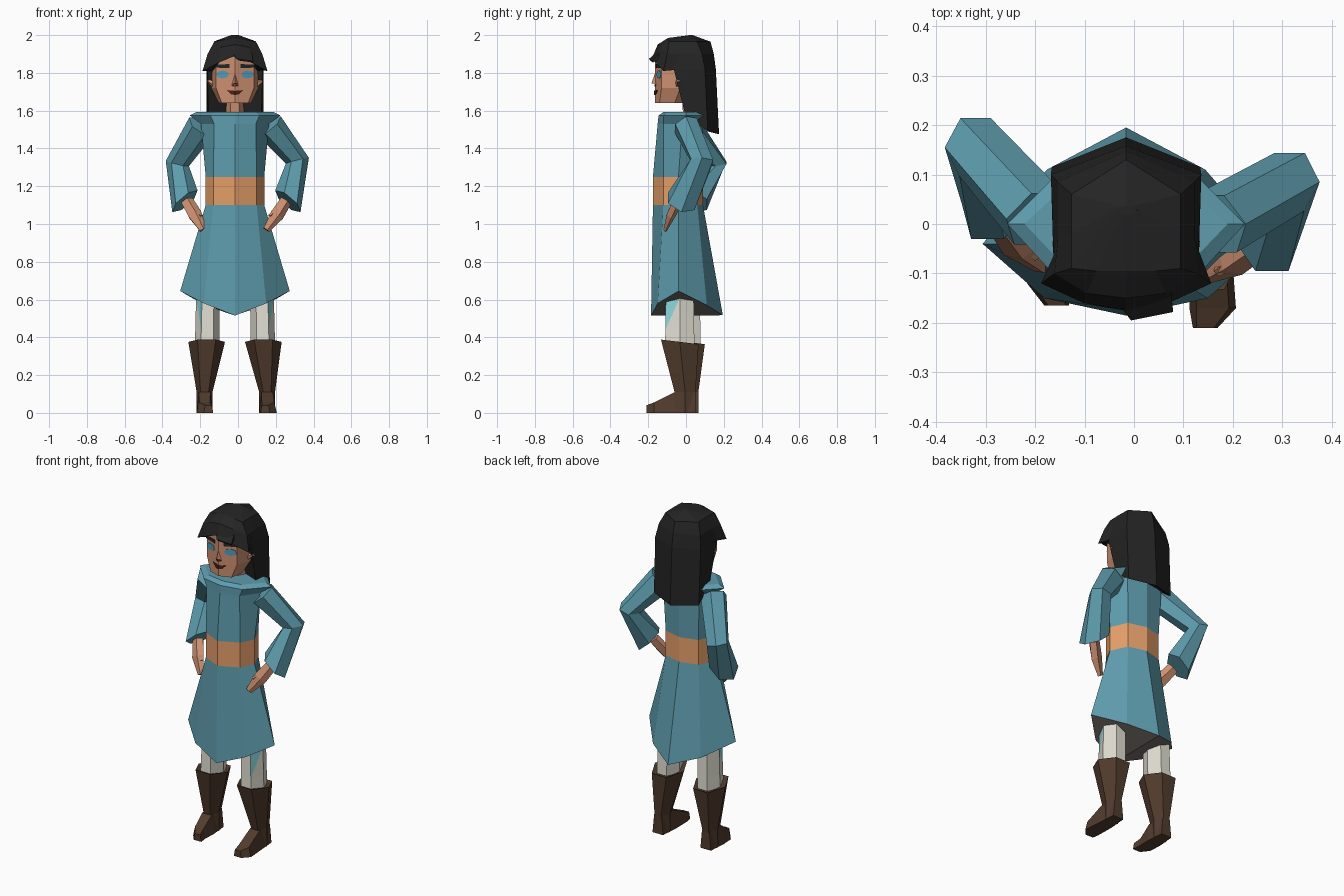
import bpy
import bmesh
from math import cos, sin, pi
from mathutils import Vector

default_cube = bpy.data.objects.get("Cube")
if default_cube:
    bpy.data.objects.remove(default_cube, do_unlink=True)

CENTRE_X = -0.016


def material(name, *rgb):
    """Flat colour given as display values, stored as linear values."""
    linear = [((c / 255 + 0.055) / 1.055) ** 2.4 for c in rgb] + [1]
    mat = bpy.data.materials.new(name)
    mat.use_nodes = True
    mat.diffuse_color = linear
    shader = mat.node_tree.nodes["Principled BSDF"]
    shader.inputs["Base Color"].default_value = linear
    shader.inputs["Roughness"].default_value = 0.9
    return mat


cloth = material("teal cloth", 94, 156, 173)
belt = material("orange belt", 233, 161, 107)
lining = material("dark lining", 118, 111, 107)
skin = material("tan skin", 204, 143, 112)
hair = material("black hair", 36, 36, 36)
leather = material("brown leather", 82, 60, 45)
linen = material("pale linen", 225, 223, 211)
patch = material("pale cyan", 140, 216, 223)
iris = material("eye blue", 80, 155, 185)
lips = material("dark lips", 70, 32, 27)


def finish(name, bm, *mats, rule=None):
    """Turn a bmesh into an object, with an optional material rule per face."""
    bmesh.ops.recalc_face_normals(bm, faces=bm.faces)
    bm.normal_update()
    if rule:
        for face in bm.faces:
            face.material_index = rule(face)
    mesh = bpy.data.meshes.new(name)
    bm.to_mesh(mesh)
    bm.free()
    for mat in mats:
        mesh.materials.append(mat)
    obj = bpy.data.objects.new(name, mesh)
    obj.location.x = CENTRE_X
    bpy.context.collection.objects.link(obj)


def loft(name, rings, *mats, rule=None, triangles=False):
    """Skin a list of equal rings and close both ends."""
    bm = bmesh.new()
    loops = [[bm.verts.new(p) for p in ring] for ring in rings]
    count = len(loops[0])
    for low, high in zip(loops, loops[1:]):
        for i in range(count):
            j = (i + 1) % count
            bm.faces.new((low[i], low[j], high[j], high[i]))
    half = count // 2
    for end in (loops[0], loops[-1]):
        if count > 4:
            bm.faces.new(end[:half + 1])
            bm.faces.new(end[half:] + end[:1])
        else:
            bm.faces.new(end)
    if triangles:
        bmesh.ops.triangulate(bm, faces=bm.faces)
    finish(name, bm, *mats, rule=rule)


def sym(*half):
    """Full ring from its left half, listed from front centre to back centre."""
    return list(half) + [(-x, y, z) for x, y, z in reversed(half[1:-1])]


def level(z, *half):
    return sym(*[(x, y, z) for x, y in half])


def oval(x, y, z, rx, ry, sides=6, tilt=0.0):
    angles = [2 * pi * i / sides for i in range(sides)]
    return [(x + rx * cos(a), y + ry * sin(a), z - tilt * sin(a)) for a in angles]


def tube(name, stops, mat, sides=5, aim=None):
    """Limb through (centre, width, depth) stops; aim turns the last ring."""
    points = [Vector(s[0]) for s in stops]
    rings = []
    for i, (_, width, depth) in enumerate(stops):
        along = (points[min(i + 1, len(points) - 1)] - points[max(i - 1, 0)]).normalized()
        if aim and i == len(points) - 1:
            along = Vector(aim).normalized()
        u = along.cross(Vector((0, 1, 0))).normalized()
        v = along.cross(u)
        angles = [2 * pi * k / sides for k in range(sides)]
        rings.append([points[i] + u * width * cos(a) + v * depth * sin(a) for a in angles])
    loft(name, rings, mat)


# Dress: hem, belt band, chest, flared shoulders and collar
def dress_rule(face):
    z = face.calc_center_median().z
    if face.normal.z < -0.5 and z < 0.7:
        return 2
    return 1 if 1.1 < z < 1.25 else 0


waist = [(0, -.175), (.115, -.12), (.155, -.04), (.11, .06), (0, .09)]
loft("dress", [
    sym((0, -.185, .515), (.165, -.15, .58), (.29, -.04, .645), (.16, .11, .57), (0, .195, .517)),
    level(1.1, *waist),
    level(1.25, *waist),
    level(1.53, (0, -.15), (.11, -.12), (.18, -.02), (.12, .07), (0, .09)),
    level(1.575, (0, -.145), (.13, -.12), (.24, 0), (.15, .09), (0, .1)),
    level(1.592, (0, -.12), (.11, -.1), (.205, 0), (.12, .08), (0, .09)),
], cloth, belt, lining, rule=dress_rule)

# Sleeves and hands, posed slightly differently on each side
poses = {
    "right": [(-.175, .01, 1.52), (-.305, .155, 1.32), (-.265, .04, 1.12),
              (-.255, .01, 1.12), (-.215, -.05, 1.05), (-.17, -.09, .97)],
    "left": [(.18, .0, 1.52), (.33, .085, 1.335), (.28, -.025, 1.12),
             (.265, -.045, 1.12), (.22, -.08, 1.05), (.165, -.11, .97)],
}
for side, (shoulder, elbow, cuff, wrist, palm, tips) in poses.items():
    inward = -1 if side == "left" else 1
    tube(side + "_sleeve", [(shoulder, .08, .07), (elbow, .063, .068), (cuff, .088, .085)],
         cloth, 6, aim=(inward * .6, -.3, -.7))
    tube(side + "_hand", [(wrist, .035, .028), (palm, .04, .025), (tips, .02, .01)], skin)
    thumb = Vector(palm) + Vector((inward * .035, -.015, -.01))
    tube(side + "_thumb", [(wrist, .015, .015), (thumb, .012, .012)], skin, 4)


# Legs: trousers, boot shafts and feet; the right foot is set back and turned in
def trouser_rule(face):
    high = sum(v.co.z > 0.55 for v in face.verts)
    outward = face.normal.x * face.calc_center_median().x > 0.05
    return 1 if outward and face.normal.y < 0 and high == 2 else 0


feet = {
    "left": (1, -.033, -.005, .17, [(-.17, .047, .055, .175), (-.21, .025, .04, .16)]),
    "right": (-1, 0, .01, -.161, [(-.12, .04, .055, -.16), (-.165, .025, .04, -.14)]),
}
for side, (s, shaft_y, ankle_y, ankle_x, toes) in feet.items():
    loft(side + "_trouser", [oval(s * .148, shaft_y, .36, .065, .09),
                             oval(s * .146, shaft_y, .44, .064, .088),
                             oval(s * .143, shaft_y, .61, .063, .085)],
         linen, patch, rule=trouser_rule, triangles=True)
    loft(side + "_boot", [oval(ankle_x, ankle_y, 0, .043, .06),
                          oval(ankle_x, ankle_y, .11, .042, .064),
                          oval(s * .15, shaft_y, .376, .097, .115, tilt=.014),
                          oval(s * .15, shaft_y, .366, .075, .09, tilt=.014)], leather)
    sections = []
    for y, width, top, x in [(ankle_y + .055, .035, .11, ankle_x),
                             (ankle_y - .055, .044, .11, ankle_x)] + toes:
        sections.append([(x - width, y, 0), (x + width, y, 0),
                         (x + width * .7, y, top), (x - width * .7, y, top)])
    loft(side + "_foot", sections, leather)

# Neck and head
tube("neck", [((0, .03, 1.55), .05, .05), ((0, .015, 1.7), .042, .045)], skin, 6)
face_wide = [(0, -.165), (.1, -.13), (.125, -.03), (0, .08)]
loft("head", [
    level(1.64, (0, -.165), (.07, -.14), (.085, -.06), (0, .05)),
    level(1.72, *face_wide),
    level(1.91, *face_wide),
], skin)
bm = bmesh.new()
nose = [bm.verts.new(p) for p in ((0, -.183, 1.745), (0, -.163, 1.8),
                                  (.022, -.15, 1.74), (-.022, -.15, 1.74))]
for skip in range(4):
    bm.faces.new([v for i, v in enumerate(nose) if i != skip])
finish("nose", bm, skin)


def face_plate(name, outline, mat, lift=0.003):
    """Thin mirrored plates lying on the sloped front of the face."""
    for side, s in (("left", 1), ("right", -1)):
        rings = [[(s * x, -.165 + .35 * x - out, z) for x, z in outline]
                 for out in (0, lift)]
        loft(side + "_" + name, rings, mat)


eye_angles = [k * pi / 4 for k in range(8)]
face_plate("eye", [(.066 + .034 * cos(a), 1.792 + .021 * sin(a)) for a in eye_angles], iris)
face_plate("eyebrow", [(.03, 1.825), (.105, 1.828), (.105, 1.845), (.03, 1.846)], hair)
face_plate("lip", [(0, 1.683), (.02, 1.686), (.044, 1.709), (0, 1.705)], lips, 0.005)
face_plate("nostril", [(.003, 1.728), (.018, 1.73), (.018, 1.738), (.003, 1.738)], lips)
for side, s in (("left", 1), ("right", -1)):
    tube(side + "_ear", [((s * .11, -.04, 1.74), .02, .02), ((s * .146, -.04, 1.76), .008, .01)], skin)

# Hair: crown with parted fringe, long back fall and a front tuft
loft("hair_crown", [
    sym((0, -.13, 1.9), (.08, -.11, 1.86), (.11, -.09, 1.82),
        (.12, -.04, 1.81), (.13, .08, 1.8), (0, .13, 1.8)),
    sym((0, -.175, 1.89), (.085, -.16, 1.855), (.172, -.12, 1.81),
        (.147, -.065, 1.815), (.152, .1, 1.82), (0, .158, 1.82)),
    sym((0, -.15, 1.95), (.08, -.14, 1.935), (.145, -.1, 1.9),
        (.138, -.03, 1.9), (.138, .085, 1.9), (0, .147, 1.9)),
    sym((0, -.095, 1.985), (.06, -.095, 1.975), (.11, -.09, 1.965),
        (.11, -.02, 1.967), (.11, .06, 1.965), (0, .13, 1.965)),
    level(2.0, (0, .02), (.01, .02), (.02, .025), (.02, .03), (.01, .035), (0, .035)),
], hair)
loft("hair_fall", [
    sym((0, .06, 1.55), (.14, -.005, 1.58), (.15, .115, 1.49), (0, .175, 1.475)),
    level(1.82, (0, 0), (.147, -.065), (.152, .1), (0, .158)),
], hair)
loft("fringe_tuft", [
    [(-.04, -.13, 1.93), (.09, -.13, 1.92), (.09, -.13, 1.88), (-.02, -.13, 1.9)],
    [(.01, -.195, 1.875), (.095, -.178, 1.862), (.095, -.175, 1.855), (.02, -.19, 1.865)],
], hair)
